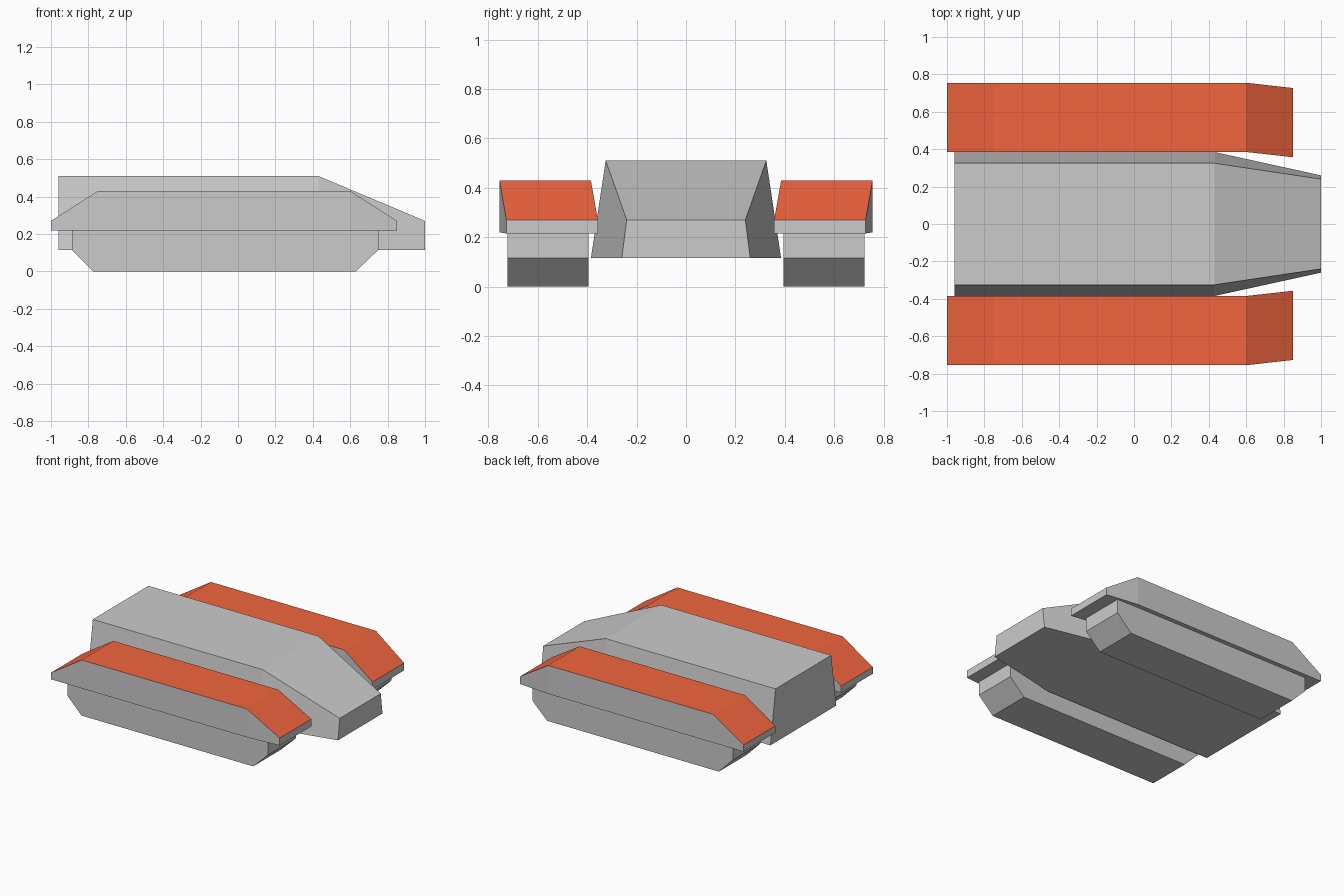
import bpy
import bmesh

if "Cube" in bpy.data.objects:
    bpy.data.objects.remove(bpy.data.objects["Cube"])


def material(name, color):
    mat = bpy.data.materials.new(name)
    mat.diffuse_color = color
    mat.use_nodes = True
    mat.node_tree.nodes["Principled BSDF"].inputs["Base Color"].default_value = mat.diffuse_color
    return mat


def loft(name, sections, mats=(), mirrored=False):
    """Skin four-sided sections (x, bottom y0, y1, top y0, y1, bottom z, top z).
    With two materials, the upper faces get the second one."""
    bm = bmesh.new()
    rings = [[bm.verts.new(p) for p in ((x, b0, zb), (x, b1, zb), (x, t1, zt), (x, t0, zt))]
             for x, b0, b1, t0, t1, zb, zt in sections]
    for a, b in zip(rings, rings[1:]):
        for i in range(4):
            j = (i + 1) % 4
            face = bm.faces.new((a[i], a[j], b[j], b[i]))
            if i == 2 and len(mats) > 1:
                face.material_index = 1
    bm.faces.new(rings[0])
    bm.faces.new(rings[-1])
    bmesh.ops.recalc_face_normals(bm, faces=bm.faces[:])
    mesh = bpy.data.meshes.new(name)
    bm.to_mesh(mesh)
    bm.free()
    for mat in mats:
        mesh.materials.append(mat)
    obj = bpy.data.objects.new(name, mesh)
    bpy.context.collection.objects.link(obj)
    if mirrored:
        mod = obj.modifiers.new("Mirror", 'MIRROR')
        mod.use_axis = (False, True, False)
        mod.use_mirror_merge = False
    return obj


grey = material("grey", (0.8, 0.8, 0.8, 1))
red = material("red", (0.9, 0.13, 0.05, 1))

# Central hull with a tapered, sloping nose
loft("hull", [(x, -b, b, -t, t, 0.115, z) for x, b, t, z in
              ((-0.96, 0.385, 0.325, 0.51),
               (0.43, 0.385, 0.325, 0.51),
               (1.0, 0.26, 0.24, 0.27))])

# Red-topped fenders, turned slightly inwards at the front
loft("fenders", [(x, y, y + 0.37, y, y + 0.37, zb, zt) for x, y, zb, zt in
                 ((-1.0, 0.385, 0.22, 0.27),
                  (-0.75, 0.385, 0.22, 0.43),
                  (0.6, 0.385, 0.22, 0.43),
                  (0.85, 0.357, 0.215, 0.27))], (grey, red), True)

# Track blocks under the fenders
loft("tracks", [(x, 0.395, 0.722, 0.395, 0.722, zb, 0.22) for x, zb in
                ((-0.888, 0.115), (-0.775, 0.0), (0.63, 0.0), (0.75, 0.115))],
     mirrored=True)
